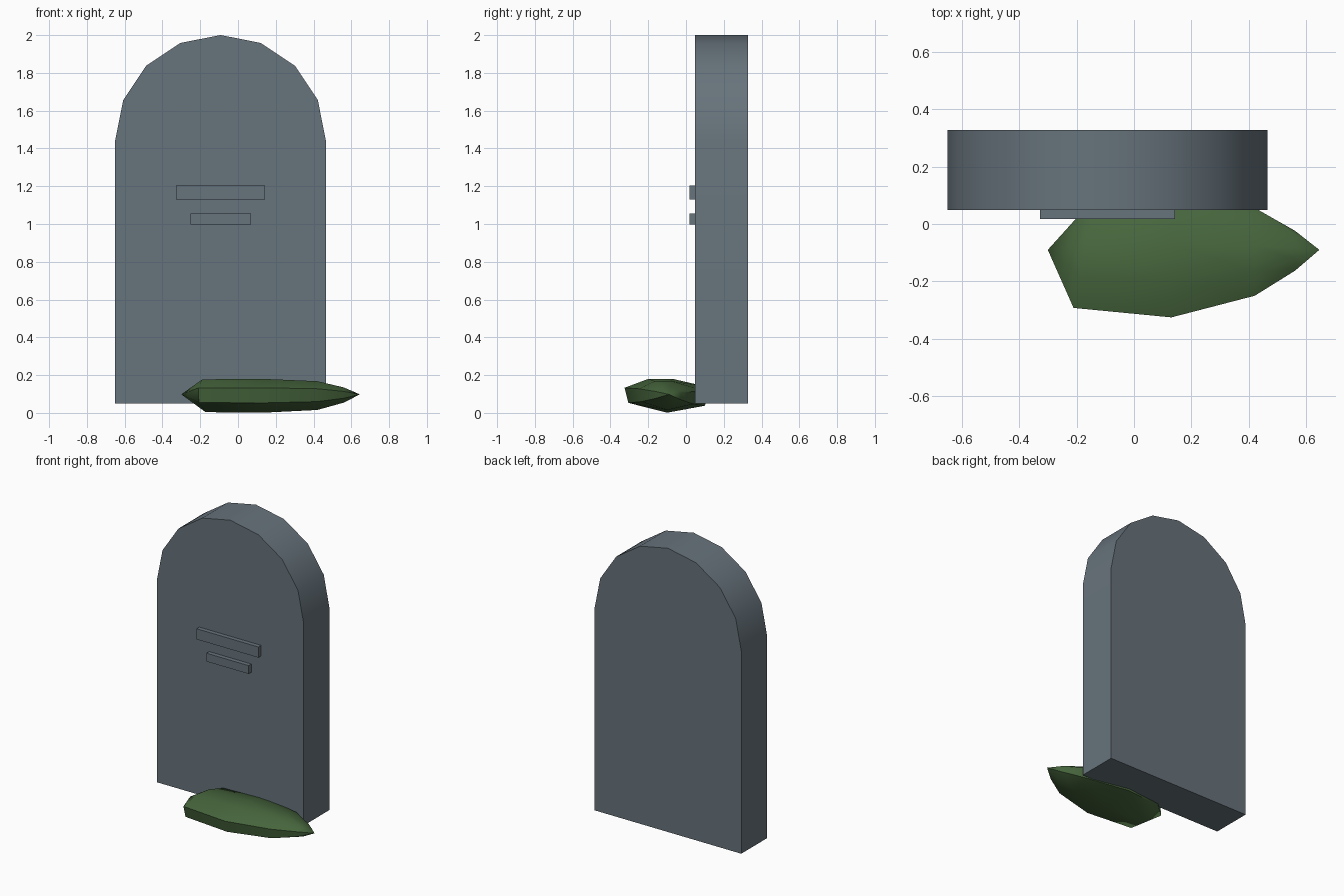
import bpy, math

if "Cube" in bpy.data.objects:
    bpy.data.objects.remove(bpy.data.objects["Cube"])


def material(name, color):
    m = bpy.data.materials.new(name)
    m.diffuse_color = (*color, 1)
    m.use_nodes = True
    m.node_tree.nodes["Principled BSDF"].inputs["Base Color"].default_value = m.diffuse_color
    return m


STONE = material("grey_stone", (0.135, 0.172, 0.200))
LEAF = material("moss_green", (0.064, 0.135, 0.047))


def loft(name, rings, mat, angle):
    """Skin closed rings of equal length; a cap closes each end."""
    n = len(rings[0])
    verts = [p for r in rings for p in r]
    faces = [(i * n + j, i * n + (j + 1) % n, (i + 1) * n + (j + 1) % n, (i + 1) * n + j)
             for i in range(len(rings) - 1) for j in range(n)]
    faces += [tuple(reversed(range(n))), tuple(range(len(verts) - n, len(verts)))]
    me = bpy.data.meshes.new(name)
    me.from_pydata(verts, [], faces)
    me.materials.append(mat)
    ob = bpy.data.objects.new(name, me)
    bpy.context.collection.objects.link(ob)
    bpy.ops.object.select_all(action='DESELECT')
    ob.select_set(True)
    bpy.context.view_layer.objects.active = ob
    # merge collapsed tips and make the normals consistent
    bpy.ops.object.mode_set(mode='EDIT')
    bpy.ops.mesh.select_all(action='SELECT')
    bpy.ops.mesh.remove_doubles(threshold=0.0005)
    bpy.ops.mesh.dissolve_degenerate()
    bpy.ops.mesh.normals_make_consistent(inside=False)
    bpy.ops.object.mode_set(mode='OBJECT')
    bpy.ops.object.shade_smooth_by_angle(angle=math.radians(angle))
    return ob


def slab(name, outline, y0, y1):
    return loft(name, [[(x, y, z) for x, z in outline] for y in (y0, y1)], STONE, 30)


# Headstone: straight sides under an eight-segment arch
cx, r, spring = -0.0925, 0.5575, 1.443
arch = [(cx + r * math.cos(math.pi * i / 8), spring + r * math.sin(math.pi * i / 8))
        for i in range(9)]
slab("headstone", [(cx - r, 0.05), (cx + r, 0.05)] + arch, 0.048, 0.328)

# Raised bars on the front face
for name, half, z0, z1 in (("upper_bar", 0.235, 1.13, 1.203), ("lower_bar", 0.16, 0.998, 1.055)):
    slab(name, [(cx - half, z0), (cx + half, z0), (cx + half, z1), (cx - half, z1)], 0.018, 0.05)

# Grass clump: one uneven section scaled along x, pointed at both ends
section = [(-0.235, 0.035), (-0.215, -0.045), (-0.01, -0.097), (0.19, -0.06),
           (0.215, 0.02), (0.18, 0.045), (0.02, 0.082), (-0.11, 0.082)]
stations = [(-0.30, 0, 0, 0), (-0.17, 0.86, 0.97, 0.2), (0.13, 1, 1, 0),
            (0.42, 0.68, 0.85, 0), (0.56, 0.31, 0.45, 0), (0.645, 0, 0, 0)]
loft("grass_clump",
     [[(x + skew * y * sy, -0.09 + y * sy, 0.098 + z * sz) for y, z in section]
      for x, sy, sz, skew in stations], LEAF, 50)
